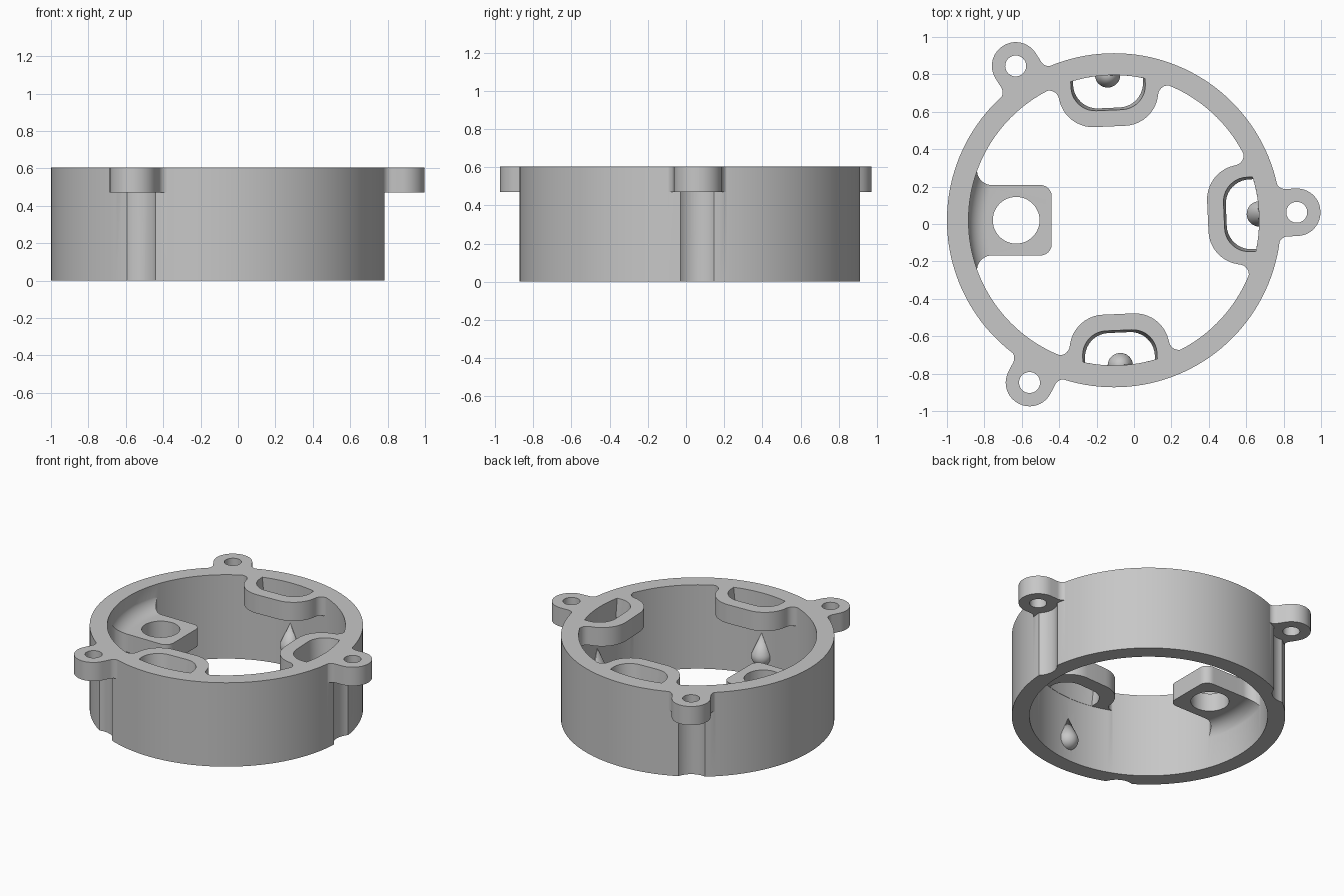
import bpy, bmesh, math
from mathutils import Vector, Matrix

cube = bpy.data.objects.get("Cube")
if cube:
    bpy.data.objects.remove(cube)

CX, CY = -0.107, 0.02          # ring axis
R_OUT, R_IN, TOP = 0.893, 0.778, 0.605
PLATE = 0.47                   # underside of ears and lugs
TURN = 2.5                     # slight twist of the layout, degrees

grey = bpy.data.materials.new("grey_plastic")
grey.use_nodes = True
COLOUR = (0.57, 0.57, 0.57, 1)
grey.diffuse_color = COLOUR
grey.node_tree.nodes["Principled BSDF"].inputs["Base Color"].default_value = COLOUR


def place(angle):
    """Local x runs outward from the ring axis at this angle."""
    return Matrix.Translation((CX, CY, 0)) @ Matrix.Rotation(math.radians(angle), 4, "Z")


def make(name, bm, angle=0):
    bmesh.ops.recalc_face_normals(bm, faces=bm.faces)
    bm.transform(place(angle))
    mesh = bpy.data.meshes.new(name)
    bm.to_mesh(mesh)
    bm.free()
    mesh.materials.append(grey)
    ob = bpy.data.objects.new(name, mesh)
    bpy.context.collection.objects.link(ob)
    return ob


def rounded(corners, steps=10):
    """Outline from (x, y, radius) corners, each rounded by an arc."""
    pts = []
    for i, (x, y, rad) in enumerate(corners):
        p = Vector((x, y))
        if not rad:
            pts.append(p)
            continue
        a = (Vector(corners[i - 1][:2]) - p).normalized()
        b = (Vector(corners[(i + 1) % len(corners)][:2]) - p).normalized()
        half = a.angle(b) / 2
        centre = p + (a + b).normalized() * rad / math.sin(half)
        start = p + a * rad / math.tan(half) - centre
        end = p + b * rad / math.tan(half) - centre
        sweep = start.angle_signed(end)
        for k in range(steps + 1):
            pts.append(centre + Matrix.Rotation(-sweep * k / steps, 2) @ start)
    return pts


def loft(name, low, high, z0, z1, angle=0):
    bm = bmesh.new()
    a = [bm.verts.new((p[0], p[1], z0)) for p in low]
    b = [bm.verts.new((p[0], p[1], z1)) for p in high]
    bm.faces.new(a)
    bm.faces.new(b)
    for i in range(len(a)):
        j = (i + 1) % len(a)
        bm.faces.new((a[i], a[j], b[j], b[i]))
    return make(name, bm, angle)


def prism(name, pts, z0, z1, angle=0):
    return loft(name, pts, pts, z0, z1, angle)


def circle(r, x=0, n=48):
    return [(x + r * math.cos(math.tau * i / n), r * math.sin(math.tau * i / n)) for i in range(n)]


def revolve(name, section, n, angle=0, x=0):
    """Spin a closed (radius, z) section; zero radii become poles."""
    bm = bmesh.new()
    vs = [bm.verts.new((r, 0, z)) for r, z in section]
    edges = [bm.edges.new((vs[i], vs[(i + 1) % len(vs)])) for i in range(len(vs))
             if section[i][0] or section[(i + 1) % len(vs)][0]]
    bmesh.ops.spin(bm, geom=vs + edges, cent=(0, 0, 0), axis=(0, 0, 1),
                   angle=math.tau, steps=n, use_merge=True)
    bmesh.ops.remove_doubles(bm, verts=bm.verts, dist=1e-5)
    bmesh.ops.translate(bm, verts=bm.verts, vec=(x, 0, 0))
    return make(name, bm, angle)


def combine(target, tool, operation):
    mod = target.modifiers.new("combine", "BOOLEAN")
    mod.operation, mod.solver, mod.object = operation, "EXACT", tool
    bpy.context.view_layer.objects.active = target
    bpy.ops.object.modifier_apply(modifier=mod.name)
    bpy.data.objects.remove(tool)


def mirrored(side):
    """Complete an outline from its positive-y corners."""
    return side + [(x, -y, r) for x, y, r in reversed(side)]


def on_circle(r, deg):
    return r * math.cos(math.radians(deg)), r * math.sin(math.radians(deg))


def wall_corner(half, fillet, reach=0.13):
    """Corner where a part meets the inner wall, led in along the wall's tangent."""
    x = math.sqrt(R_IN * R_IN - half * half)
    lead = Vector((x, half)) + Vector((-half, x)).normalized() * reach
    return [(lead.x, lead.y, 0), (x, half, fillet)]


# Main ring
ring = revolve("ring_housing", [(R_IN, 0), (R_OUT, 0), (R_OUT, TOP), (R_IN, TOP)], 144)

# Mounting ears with screw clearance grooves below
EAR, EAR_R = 0.978, 0.127
ear_side = [(0.82, 0.2, 0), (*on_circle(R_OUT - 0.002, 17), 0),
            (math.sqrt(R_OUT ** 2 - EAR_R ** 2), EAR_R, 0.05), (EAR + EAR_R, EAR_R, EAR_R * 0.99)]
ear_outline = rounded(mirrored(ear_side))
for k in range(3):
    a = TURN + 120 * k
    combine(ring, prism("groove_cutter", circle(0.125, EAR), -0.1, PLATE, a), "DIFFERENCE")
    combine(ring, prism("ear", ear_outline, PLATE, TOP, a), "UNION")
    combine(ring, prism("ear_hole_cutter", circle(0.056, EAR), 0.4, 0.7, a), "DIFFERENCE")


# Inner lugs with tapered openings
def opening(inner, half):
    end = math.degrees(math.asin(half / 0.776))
    arc = [Vector(on_circle(0.776, -end + 2 * end * i / 12)) for i in range(13)]
    return rounded([(0.74, half, 0), (inner, half, 0.13), (inner, -half, 0.13), (0.74, -half, 0)]) + arc


lug_outline = rounded(mirrored([(0.83, 0.2, 0)] + wall_corner(0.278, 0.053) + [(0.502, 0.235, 0.185)]))
for a in (TURN, TURN + 90, TURN - 90):
    combine(ring, prism("lug", lug_outline, PLATE, TOP, a), "UNION")
    combine(ring, loft("lug_opening_cutter", opening(0.602, 0.186), opening(0.588, 0.2),
                       PLATE - 0.01, TOP + 0.01, a), "DIFFERENCE")

# Low tab, blended into the wall above and below
Z0, Z1, BLEND = 0.305, 0.435, 0.1
arc = [(R_IN + 0.002 - BLEND + BLEND * math.sin(q), BLEND - BLEND * math.cos(q))
       for q in (math.pi / 2 * i / 10 for i in range(11))]
section = ([(0.28, Z0)] + [(r, Z0 - h) for r, h in arc] + [(0.83, Z0 - BLEND), (0.83, Z1 + BLEND)]
           + [(r, Z1 + h) for r, h in reversed(arc)] + [(0.28, Z1)])
tab = revolve("tab", section, 144)
tab_outline = rounded(mirrored([(0.82, 0.12, 0)] + wall_corner(0.188, 0.08) + [(0.333, 0.188, 0.06)]))
combine(tab, prism("tab_outline", tab_outline, 0.1, 0.6, 180), "INTERSECT")
combine(tab, prism("tab_hole_cutter", circle(0.125, 0.523), 0.1, 0.6, 180), "DIFFERENCE")
combine(ring, tab, "UNION")

# Teardrop bumps on the inner wall under each lug
BALL, BALL_Z, TIP_Z = 0.068, 0.15, 0.315
lean = math.asin(BALL / (TIP_Z - BALL_Z))
drop = [(0, BALL_Z - BALL)]
for i in range(1, 13):
    q = -math.pi / 2 + (math.pi / 2 + lean) * i / 12
    drop.append((BALL * math.cos(q), BALL_Z + BALL * math.sin(q)))
drop.append((0, TIP_Z))
for a in (TURN, TURN + 90, TURN - 90):
    combine(ring, revolve("teardrop", drop, 32, a, R_IN), "UNION")

bpy.ops.object.select_all(action="DESELECT")
ring.select_set(True)
bpy.context.view_layer.objects.active = ring
bpy.ops.object.shade_smooth_by_angle(angle=math.radians(30))
